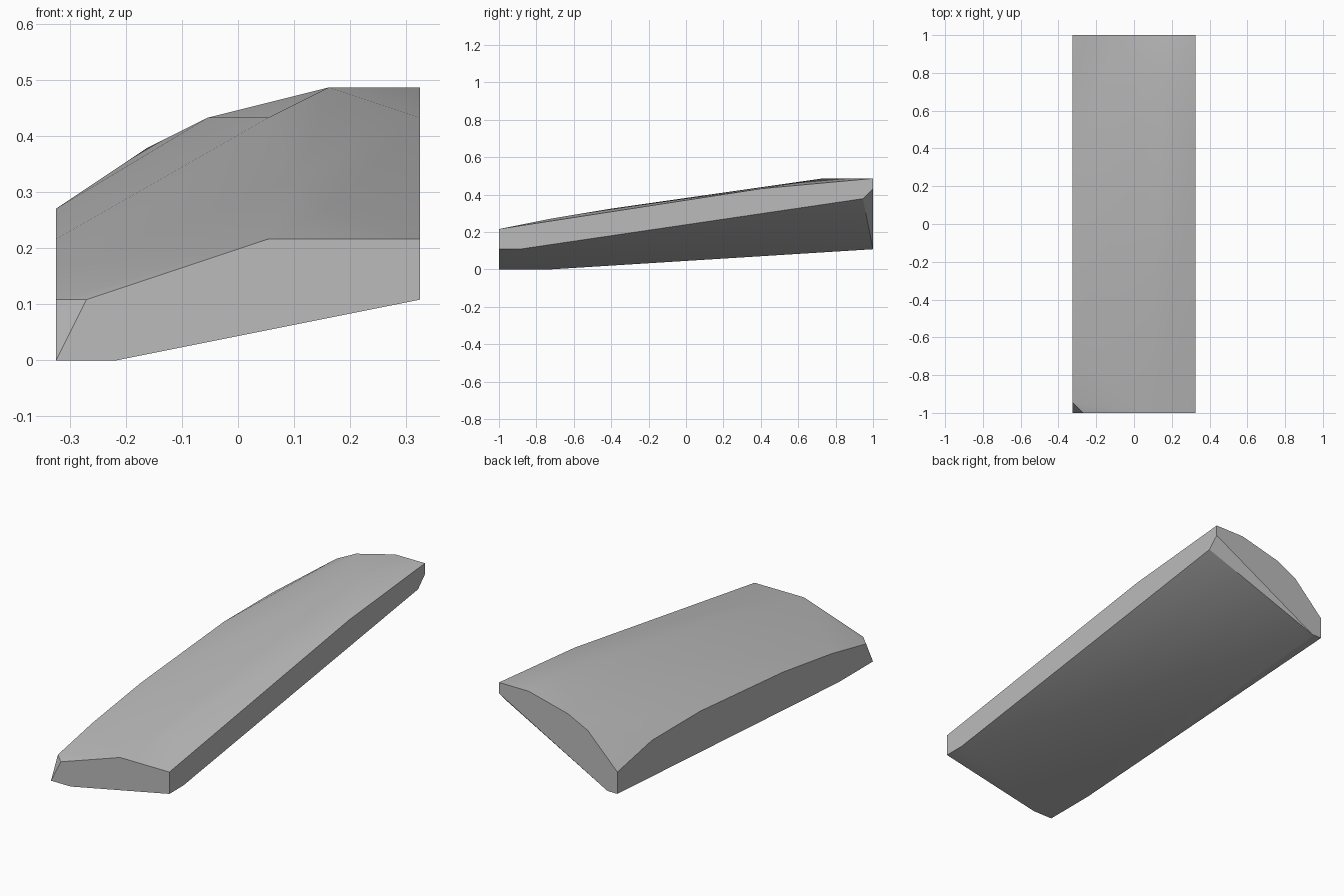
import bpy
import bmesh
from math import radians

# Remove the default object
default = bpy.data.objects.get("Cube")
if default:
    bpy.data.objects.remove(default, do_unlink=True)

# The slab is drawn on a whole-number lattice: width, length, height in cells
WIDTH, LENGTH = 12, 37
CELL = 2 / LENGTH


def make_material(name, colour):
    material = bpy.data.materials.new(name)
    material.use_nodes = True
    material.diffuse_color = colour
    material.node_tree.nodes["Principled BSDF"].inputs["Base Color"].default_value = colour
    return material


def lattice_point(across, along, up):
    return ((across - WIDTH / 2) * CELL, (along - LENGTH / 2) * CELL, up * CELL)


# End profiles, as (across, up)
front_end = [(0, 0), (2, 0), (12, 2), (12, 4), (7, 4), (1, 2)]
back_end = [(0, 2), (1, 2), (12, 8), (12, 9), (9, 9), (5, 8), (3, 7), (0, 4)]

# Long side profiles between the ends, as (along, up)
right_side = [(5, 0), (1, 2), (6, 3), (13, 4), (25, 5), (32, 5)]
left_side = [(2, 2), (36, 7), (26, 8)]

# Crown of the upper surface, as (across, along, up)
crown = [(9, 5, 5), (8, 11, 6), (7, 26, 8), (9, 32, 9)]

points = [(across, 0, up) for across, up in front_end]
points += [(across, LENGTH, up) for across, up in back_end]
points += [(0, along, up) for along, up in right_side]
points += [(WIDTH, along, up) for along, up in left_side]
points += crown

# Skin the profiles into one closed convex body
bm = bmesh.new()
for point in points:
    bm.verts.new(lattice_point(*point))
hull = bmesh.ops.convex_hull(bm, input=bm.verts[:])
unused = {item for item in hull["geom_interior"] + hull["geom_unused"]
          if isinstance(item, bmesh.types.BMVert)}
bmesh.ops.delete(bm, geom=list(unused), context="VERTS")
bmesh.ops.dissolve_limit(bm, angle_limit=radians(1), verts=bm.verts[:], edges=bm.edges[:])
bmesh.ops.recalc_face_normals(bm, faces=bm.faces[:])

mesh = bpy.data.meshes.new("sloped_slab")
bm.to_mesh(mesh)
bm.free()
mesh.materials.append(make_material("plain grey", (0.5, 0.5, 0.5, 1)))
slab = bpy.data.objects.new("sloped_slab", mesh)
bpy.context.collection.objects.link(slab)

# Soft upper and lower surfaces, crisp rim
bpy.ops.object.select_all(action="DESELECT")
slab.select_set(True)
bpy.context.view_layer.objects.active = slab
bpy.ops.object.shade_smooth_by_angle(angle=radians(30))
